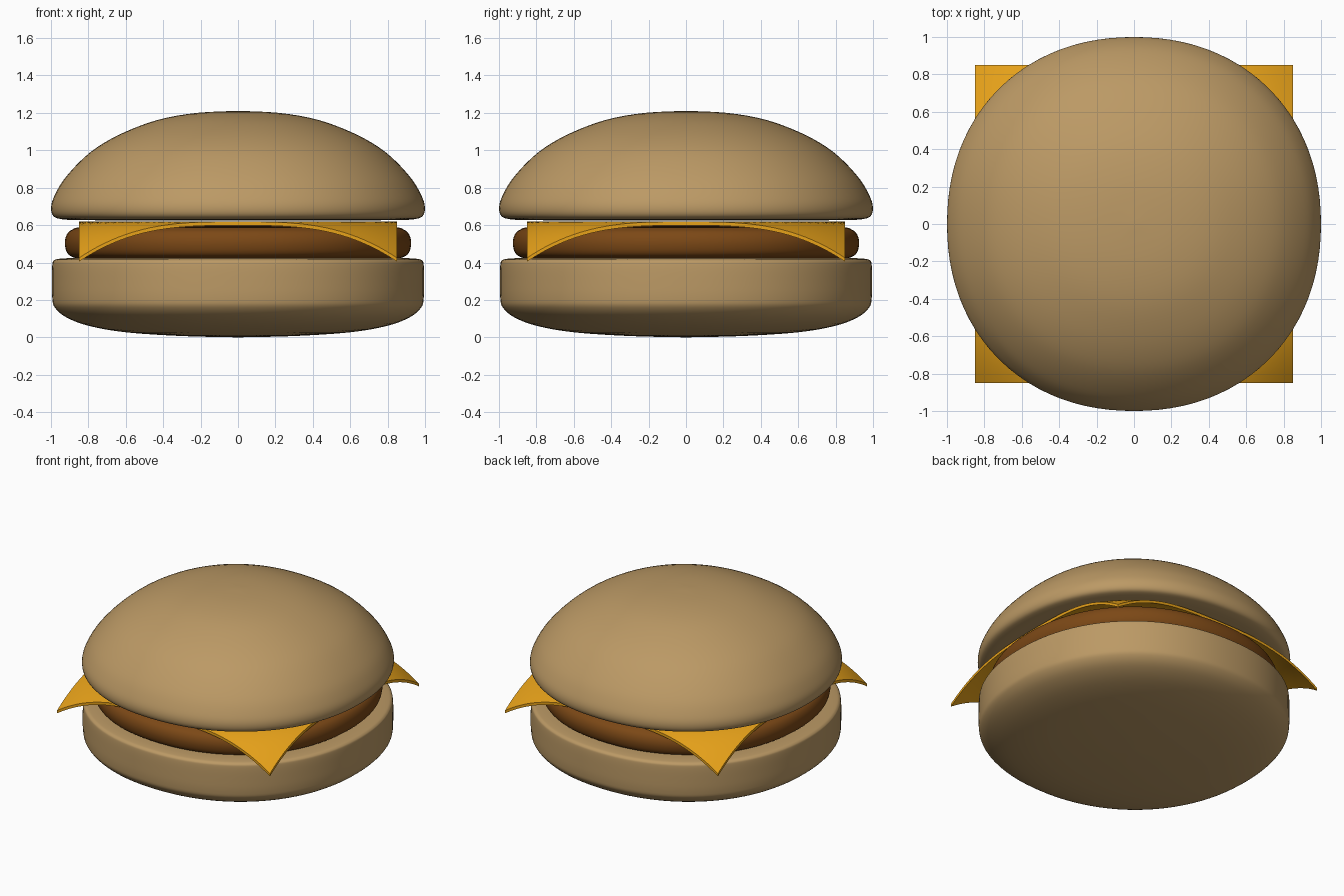
import bpy, bmesh, math

if "Cube" in bpy.data.objects:
    bpy.data.objects.remove(bpy.data.objects["Cube"])

SEG = 96
POWER = 2.14  # slightly squared-off circle


def material(name, rgb):
    m = bpy.data.materials.new(name)
    m.diffuse_color = (*rgb, 1)
    m.use_nodes = True
    m.node_tree.nodes["Principled BSDF"].inputs["Base Color"].default_value = m.diffuse_color
    return m


def finish(bm, name, mat, angle):
    bmesh.ops.recalc_face_normals(bm, faces=bm.faces)
    mesh = bpy.data.meshes.new(name)
    bm.to_mesh(mesh)
    bm.free()
    obj = bpy.data.objects.new(name, mesh)
    bpy.context.collection.objects.link(obj)
    mesh.materials.append(mat)
    bpy.ops.object.select_all(action='DESELECT')
    obj.select_set(True)
    bpy.context.view_layer.objects.active = obj
    bpy.ops.object.shade_smooth_by_angle(angle=math.radians(angle))
    return obj


def smooth_profile(pts, steps=4):
    # Catmull-Rom curve through the profile points
    p = [pts[0]] + pts + [pts[-1]]
    out = []
    for a, b, c, d in zip(p, p[1:], p[2:], p[3:]):
        for i in range(steps):
            t = i / steps
            out.append(tuple(0.5 * (2 * b[k] + (c[k] - a[k]) * t
                       + (2 * a[k] - 5 * b[k] + 4 * c[k] - d[k]) * t * t
                       + (3 * b[k] - a[k] - 3 * c[k] + d[k]) * t ** 3) for k in (0, 1)))
    return out + [pts[-1]]


def turned(name, pts, mat):
    # Sweep a radius/height profile around z; both ends lie on the axis
    prof = smooth_profile(pts)
    bm = bmesh.new()
    rings = []
    for r, z in prof[1:-1]:
        ring = []
        for i in range(SEG):
            a = 2 * math.pi * i / SEG
            c, s = math.cos(a), math.sin(a)
            k = r * (abs(c) ** POWER + abs(s) ** POWER) ** (-1 / POWER)
            ring.append(bm.verts.new((k * c, k * s, z)))
        rings.append(ring)
    for lo, hi in zip(rings, rings[1:]):
        for i in range(SEG):
            j = (i + 1) % SEG
            bm.faces.new((lo[i], lo[j], hi[j], hi[i]))
    for ring, end in ((rings[0], prof[0]), (rings[-1], prof[-1])):
        tip = bm.verts.new((0, 0, end[1]))
        for i in range(SEG):
            bm.faces.new((ring[i], ring[(i + 1) % SEG], tip))
    return finish(bm, name, mat, 60)


bun = material("bun", (0.50, 0.32, 0.13))
meat = material("meat", (0.20, 0.065, 0.008))
yellow = material("cheese", (0.80, 0.36, 0.01))

# Bottom bun
turned("bottom_bun", [(0, 0), (0.3, 0.007), (0.6, 0.027), (0.8, 0.062), (0.92, 0.108),
                      (0.98, 0.16), (0.993, 0.21), (0.995, 0.30), (0.993, 0.385),
                      (0.985, 0.41), (0.955, 0.42), (0.85, 0.424), (0.4, 0.425), (0, 0.425)], bun)

# Patty
turned("patty", [(0, 0.42), (0.5, 0.42), (0.82, 0.422), (0.885, 0.43), (0.915, 0.455),
                 (0.926, 0.505), (0.915, 0.55), (0.885, 0.577), (0.82, 0.59),
                 (0.5, 0.598), (0, 0.60)], meat)

# Top bun
turned("top_bun", [(0, 0.625), (0.5, 0.625), (0.85, 0.627), (0.95, 0.633), (0.99, 0.652),
                   (0.999, 0.70), (0.98, 0.76), (0.93, 0.845), (0.84, 0.945), (0.74, 1.025),
                   (0.6, 1.10), (0.42, 1.165), (0.22, 1.2), (0, 1.211)], bun)

# Cheese slice with drooping corners
bm = bmesh.new()
bmesh.ops.create_grid(bm, x_segments=40, y_segments=40, size=0.85)
for v in bm.verts:
    r = math.hypot(v.co.x, v.co.y)
    v.co.z = 0.62 - 0.195 * max(0, (r - 0.83) / 0.372) ** 1.8
res = bmesh.ops.extrude_face_region(bm, geom=bm.faces[:], use_keep_orig=True)
for v in res["geom"]:
    if isinstance(v, bmesh.types.BMVert):
        v.co.z -= 0.02
finish(bm, "cheese_slice", yellow, 40)
